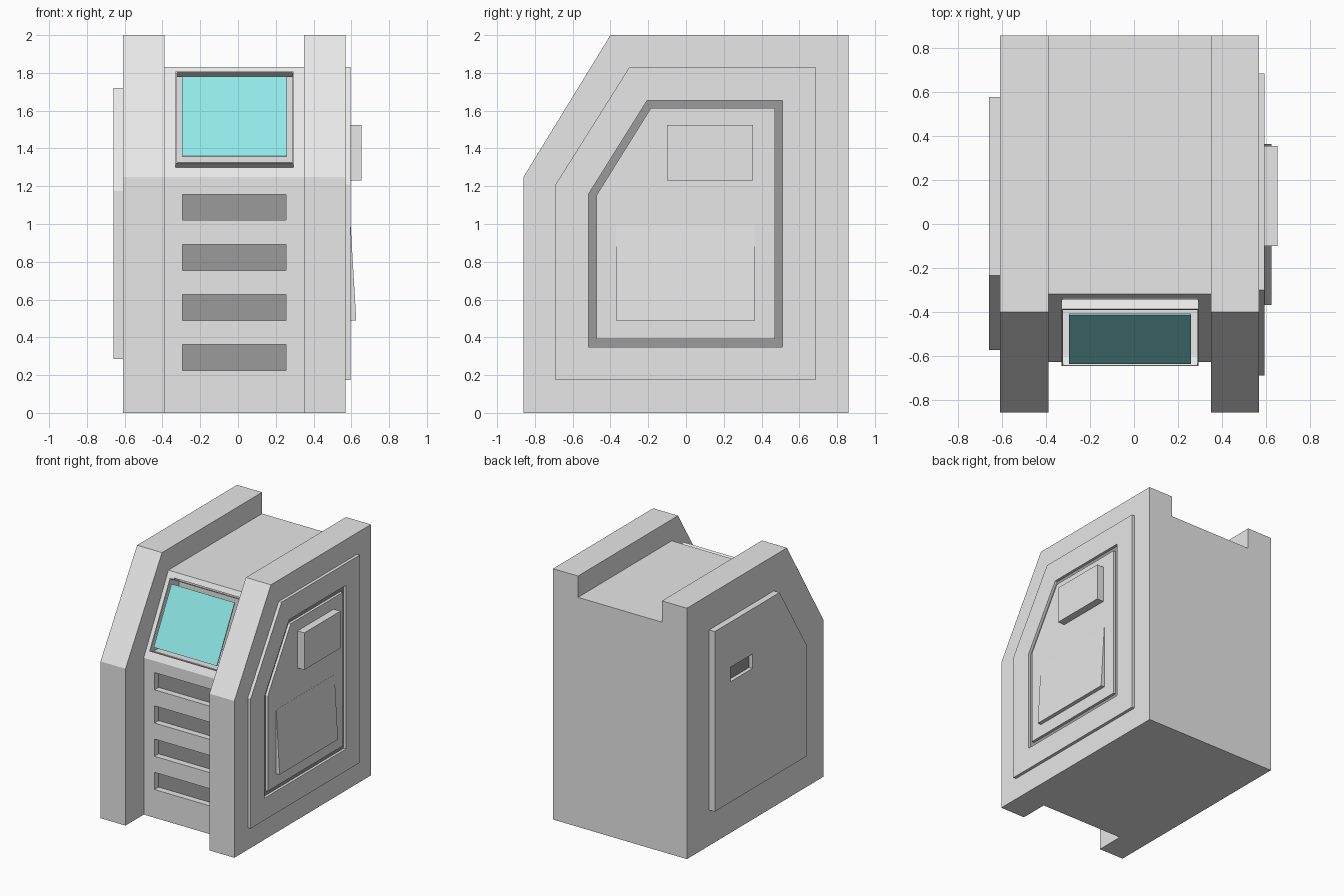
import bpy
import bmesh

if "Cube" in bpy.data.objects:
    bpy.data.objects.remove(bpy.data.objects["Cube"], do_unlink=True)


def material(name, rgb):
    m = bpy.data.materials.new(name)
    m.use_nodes = True
    m.diffuse_color = (*rgb, 1)
    m.node_tree.nodes["Principled BSDF"].inputs["Base Color"].default_value = (*rgb, 1)
    return m


GREY = material("light grey", (0.8, 0.8, 0.8))
DARK = material("dark grey", (0.33, 0.33, 0.33))
CYAN = material("screen cyan", (0.31, 0.9, 0.9))


def prism(name, profile, x0, x1, mat=GREY):
    """Extrude a (y, z) outline from x0 to x1."""
    bm = bmesh.new()
    face = bm.faces.new([bm.verts.new((x0, y, z)) for y, z in profile])
    ext = bmesh.ops.extrude_face_region(bm, geom=[face])
    verts = [v for v in ext["geom"] if isinstance(v, bmesh.types.BMVert)]
    bmesh.ops.translate(bm, verts=verts, vec=(x1 - x0, 0, 0))
    bmesh.ops.recalc_face_normals(bm, faces=bm.faces)
    mesh = bpy.data.meshes.new(name)
    bm.to_mesh(mesh)
    bm.free()
    mesh.materials.append(mat)
    obj = bpy.data.objects.new(name, mesh)
    bpy.context.collection.objects.link(obj)
    return obj


def rect(y0, y1, z0, z1):
    return [(y0, z0), (y1, z0), (y1, z1), (y0, z1)]


def chamfered(y0, y1, z0, z1, break_z, break_y):
    """Rectangle with the upper front corner cut off."""
    return [(y0, z0), (y1, z0), (y1, z1), (break_y, z1), (y0, break_z)]


def cut(obj, cutter):
    """Subtract the cutter and remove it."""
    mod = obj.modifiers.new("cut", "BOOLEAN")
    mod.operation = "DIFFERENCE"
    mod.solver = "EXACT"
    mod.object = cutter
    bpy.context.view_layer.objects.active = obj
    bpy.ops.object.modifier_apply(modifier=mod.name)
    bpy.data.objects.remove(cutter, do_unlink=True)


# Side walls and the lower core between them
WALL = chamfered(-0.86, 0.86, 0, 2, 1.25, -0.4)
prism("right_wall", WALL, -0.61, -0.39)
prism("left_wall", WALL, 0.35, 0.57)
core = prism("core", chamfered(-0.63, 0.86, 0, 1.83, 1.25, -0.32), -0.39, 0.35)

# Four vent slots with dark floors
for i in range(4):
    z = 0.225 + 0.265 * i
    cut(core, prism("slot_cutter", rect(-0.8, -0.575, z, z + 0.137), -0.295, 0.255))
    prism("slot_floor", rect(-0.579, -0.574, z, z + 0.137), -0.295, 0.255, DARK)


# Screen housing on the sloped front
def slope(z, out):
    """Point on the slope at height z, moved outwards."""
    return (-0.63 + (z - 1.25) * 0.534 - 0.88 * out, z + 0.47 * out)


def slab(z0, z1, inner, outer):
    return [slope(z0, inner), slope(z1, inner), slope(z1, outer), slope(z0, outer)]


X0, X1, LOW, HIGH, T = -0.33, 0.295, 1.30, 1.785, 0.006
pocket = [slope(LOW, 0.02), slope(HIGH, 0.02), (-0.28, HIGH), (-0.28, LOW)]
cut(core, prism("pocket_cutter", pocket, X0 + T, X1 - T))
for name, z in (("lower", LOW), ("upper", HIGH - T)):
    prism(name + "_screen_rim", slab(z, z + T, 0, 0.05), X0, X1)
for name, x in (("right", X0), ("left", X1 - T)):
    prism(name + "_screen_rim", slab(LOW, HIGH, 0, 0.05), x, x + T)
prism("screen", slab(1.333, 1.753, 0.052, 0.06), -0.297, 0.26, CYAN)

# Left side: raised panel, dark groove, inner panel
panel = prism("left_panel", chamfered(-0.69, 0.685, 0.175, 1.83, 1.21, -0.3), 0.57, 0.595)
GROOVE = chamfered(-0.515, 0.51, 0.35, 1.655, 1.16, -0.205)
cut(panel, prism("groove_cutter", GROOVE, 0.5, 0.7))
prism("groove_floor", GROOVE, 0.569, 0.574, DARK)
prism("left_inner_panel", chamfered(-0.475, 0.47, 0.39, 1.615, 1.15, -0.185), 0.57, 0.595)

# Left side: box and sloped chute cover
prism("left_box", rect(-0.1, 0.355, 1.23, 1.525), 0.59, 0.655)
cover = prism("chute_cover", rect(-0.37, 0.365, 0.49, 1.0), 0.592, 0.626)
for v in cover.data.vertices:
    if v.co.z > 0.9 and v.co.x > 0.6:
        v.co.x = 0.596

# Right side: door with a recessed handle
door = prism("right_door", chamfered(-0.575, 0.58, 0.285, 1.72, 1.175, -0.235), -0.66, -0.61)
HANDLE = rect(0.105, 0.385, 1.245, 1.36)
cut(door, prism("handle_cutter", HANDLE, -0.7, -0.625))
prism("handle_floor", HANDLE, -0.63, -0.624, DARK)
